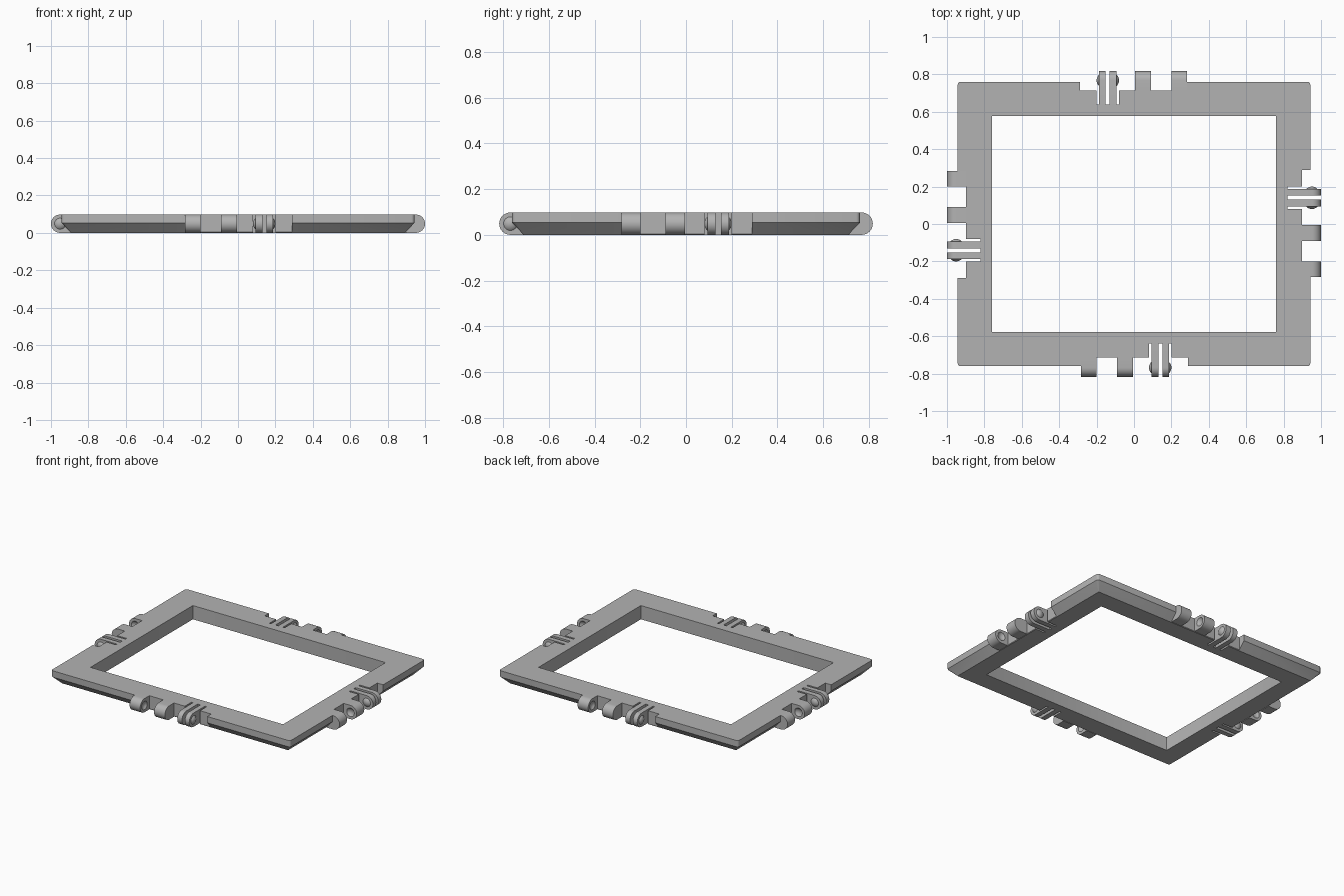
import bpy, bmesh, math
from mathutils import Matrix, Vector

if "Cube" in bpy.data.objects:
    bpy.data.objects.remove(bpy.data.objects["Cube"])

HEIGHT = 0.098
RADIUS = HEIGHT / 2
OUT_X, OUT_Y = 1.0, 0.817       # reach of the hinges
EDGE = 0.057                    # frame edge, measured inward from that reach
RIM = 0.24                      # inner opening, measured inward
NOTCH, SLOT = 0.103, 0.178      # depths of the hinge recesses
CAP_R, CAP_H = 0.03, 0.013      # snap bump and dimple
BALL_R = (CAP_R ** 2 + CAP_H ** 2) / (2 * CAP_H)

grey = bpy.data.materials.new("grey plastic")
grey.use_nodes = True
colour = (0.45, 0.45, 0.45, 1)
grey.diffuse_color = colour
grey.node_tree.nodes["Principled BSDF"].inputs["Base Color"].default_value = colour


def make(name, bm, matrix=Matrix()):
    bmesh.ops.recalc_face_normals(bm, faces=bm.faces[:])
    mesh = bpy.data.meshes.new(name)
    bm.to_mesh(mesh)
    bm.free()
    mesh.transform(matrix)
    mesh.materials.append(grey)
    ob = bpy.data.objects.new(name, mesh)
    bpy.context.collection.objects.link(ob)
    return ob


def prism(bm, points, direction):
    face = bm.faces.new([bm.verts.new(p) for p in points])
    new = bmesh.ops.extrude_face_region(bm, geom=[face])["geom"]
    verts = [v for v in new if isinstance(v, bmesh.types.BMVert)]
    bmesh.ops.translate(bm, verts=verts, vec=direction)


def ball(bm, u, y):
    matrix = Matrix.Translation((u, y, RADIUS)) @ Matrix.Rotation(math.pi / 2, 4, "Y")
    return bmesh.ops.create_uvsphere(bm, u_segments=24, v_segments=24,
                                     radius=BALL_R, matrix=matrix)["verts"]


def cut(ob, cutter):
    cutter.hide_render = True
    mod = ob.modifiers.new("cut", "BOOLEAN")
    mod.operation, mod.solver, mod.object = "DIFFERENCE", "EXACT", cutter
    bpy.context.view_layer.objects.active = ob
    bpy.ops.object.modifier_apply(modifier=mod.name)
    bpy.data.objects.remove(cutter)


def tongue(bm, u0, u1, depth, reach):
    """Full-height tab with a half-round nose."""
    axis = RADIUS - reach
    pts = [(u0, depth - reach, 0), (u0, depth - reach, HEIGHT)]
    for i in range(17):
        a = math.pi * i / 16
        pts.append((u0, axis - RADIUS * math.sin(a), RADIUS + RADIUS * math.cos(a)))
    prism(bm, pts, (u1 - u0, 0, 0))


def ring(bm, inset, z, corner):
    """Rectangle with rounded corners."""
    x, y = OUT_X - inset, OUT_Y - inset
    verts = []
    for k, (sx, sy) in enumerate(((1, 1), (-1, 1), (-1, -1), (1, -1))):
        for i in range(4):
            a = math.pi / 2 * (k + i / 3)
            verts.append(bm.verts.new((sx * (x - corner) + corner * math.cos(a),
                                       sy * (y - corner) + corner * math.sin(a), z)))
    return verts


# Frame: upright upper edge, chamfered lower edge, straight opening
bm = bmesh.new()
loops = [ring(bm, EDGE, HEIGHT, 0.016), ring(bm, EDGE, 0.053, 0.016),
         ring(bm, EDGE + 0.05, 0, 0.004), ring(bm, RIM, 0, 0.001),
         ring(bm, RIM, HEIGHT, 0.001)]
for a, b in zip(loops, loops[1:] + loops[:1]):
    for i in range(len(a)):
        j = (i + 1) % len(a)
        bm.faces.new((a[i], a[j], b[j], b[i]))
frame = make("frame", bm)

# The same hinge on each of the four sides
for k, side in enumerate(("front", "right", "back", "left")):
    turn = Matrix.Rotation(math.pi / 2 * k, 4, "Z")
    reach = OUT_X if k % 2 else OUT_Y
    axis = RADIUS - reach

    # Recess: wide notch with a deeper pocket behind the prongs
    outline = [(-0.283, -0.1), (-0.283, NOTCH), (0.08, NOTCH), (0.08, SLOT),
               (0.2, SLOT), (0.2, NOTCH), (0.289, NOTCH), (0.289, -0.1)]
    bm = bmesh.new()
    prism(bm, [(u, d - reach, -0.1) for u, d in outline], (0, 0, 0.3))
    cut(frame, make("recess_cutter", bm, turn))

    # Knuckles with dimples facing the gap between them
    for name, u0, u1, gap, sign in (("outer", -0.283, -0.2, -0.2, 1),
                                    ("inner", -0.09, -0.005, -0.09, -1)):
        bm = bmesh.new()
        tongue(bm, u0, u1, NOTCH, reach)
        knuckle = make(f"{side}_{name}_knuckle", bm, turn)
        bm = bmesh.new()
        ball(bm, gap + sign * (BALL_R - CAP_H), axis)
        cut(knuckle, make("dimple_cutter", bm, turn))

    # Springy prongs with a snap bump on the outward face
    for name, u0, u1, face, sign in (("first", 0.093, 0.13, 0.093, -1),
                                     ("second", 0.152, 0.187, 0.187, 1)):
        bm = bmesh.new()
        ball(bm, face - sign * (BALL_R - CAP_H), axis)
        bmesh.ops.bisect_plane(bm, geom=bm.verts[:] + bm.edges[:] + bm.faces[:],
                               plane_co=(face, 0, 0), plane_no=(sign, 0, 0),
                               clear_inner=True)
        tongue(bm, u0, u1, SLOT, reach)
        make(f"{side}_{name}_prong", bm, turn)

# Smooth the rounded parts, keep the edges crisp
bpy.ops.object.select_all(action="DESELECT")
for ob in bpy.context.collection.objects:
    if ob.type == "MESH" and grey.name in ob.data.materials:
        ob.select_set(True)
        bpy.context.view_layer.objects.active = ob
bpy.ops.object.shade_smooth_by_angle(angle=math.radians(32))
